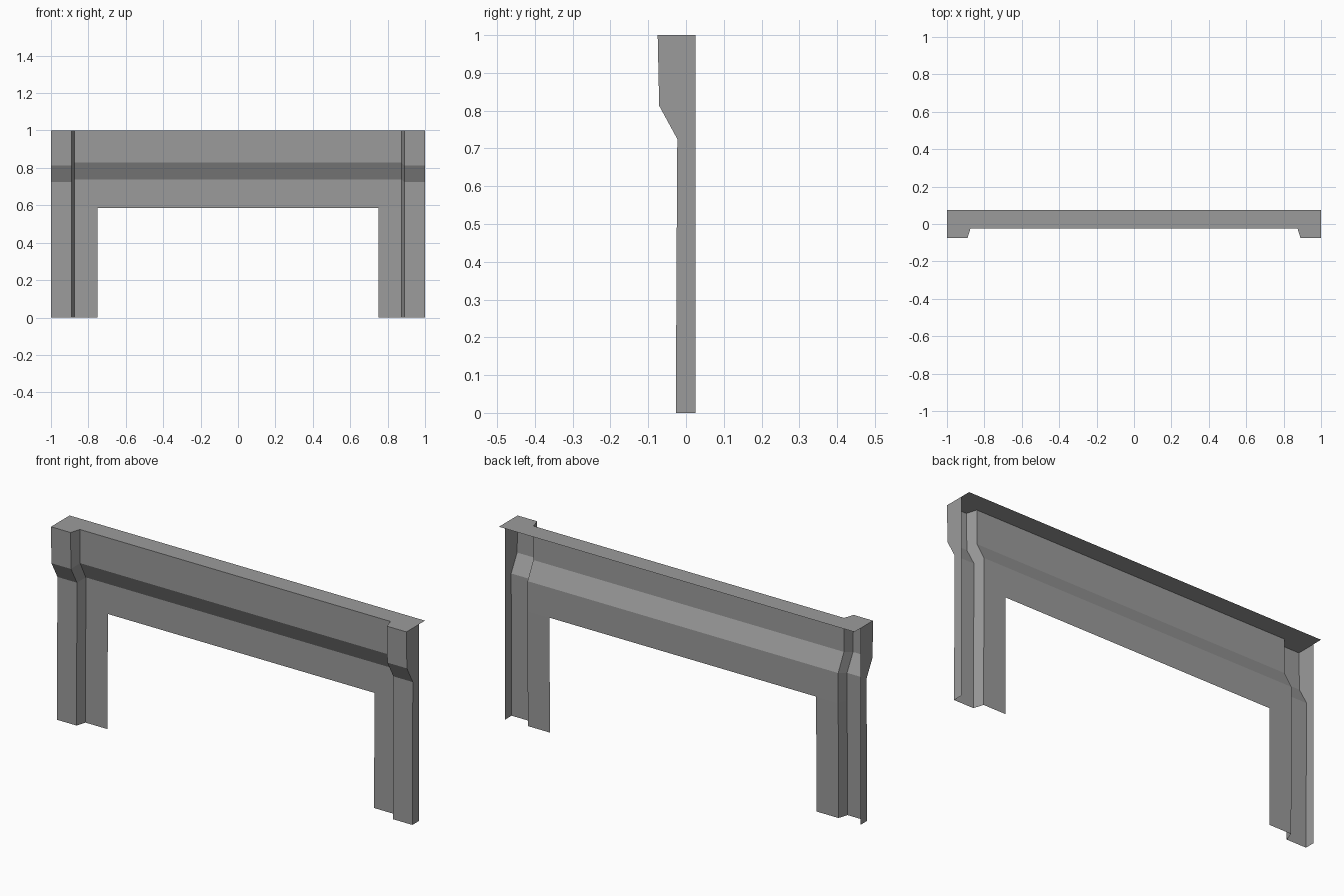
import bpy
import bmesh

cube = bpy.data.objects.get("Cube")
if cube:
    bpy.data.objects.remove(cube, do_unlink=True)

grey = bpy.data.materials.new("plain grey")
grey.use_nodes = True
COLOUR = (0.33, 0.33, 0.33, 1)
grey.diffuse_color = COLOUR
grey.node_tree.nodes["Principled BSDF"].inputs["Base Color"].default_value = COLOUR

# Side profiles as (y, z), top to bottom
PILLAR = [(-0.075, 1), (-0.071, 0.813), (-0.023, 0.725), (-0.024, 0.585), (-0.027, 0)]
PANEL = [(-0.023, 1), (-0.021, 0.828), (0.025, 0.738), (0.025, 0.585), (0.023, 0)]
BACK = [(0.025, z) for y, z in PILLAR]
PILLAR_EDGE, PANEL_EDGE, OPENING = 0.89, 0.874, 0.75
OVERHANG = 0.075


def make_sheet(name, build):
    bm = bmesh.new()
    build(bm)
    bmesh.ops.remove_doubles(bm, verts=bm.verts, dist=0.0001)
    mesh = bpy.data.meshes.new(name)
    bm.to_mesh(mesh)
    bm.free()
    mesh.materials.append(grey)
    obj = bpy.data.objects.new(name, mesh)
    bpy.context.collection.objects.link(obj)
    return obj


def strip(bm, x0, a, x1, b):
    """Join two side profiles, facing the front when x0 < x1."""
    left = [bm.verts.new((x0, y, z)) for y, z in a]
    right = [bm.verts.new((x1, y, z)) for y, z in b]
    for i in range(len(a) - 1):
        bm.faces.new((left[i], left[i + 1], right[i + 1], right[i]))


# Pillar: outer side wall, stepped front, bevelled return and jamb
def build_pillar(bm):
    strip(bm, OPENING, PANEL, PANEL_EDGE, PANEL)
    strip(bm, PANEL_EDGE, PANEL, PILLAR_EDGE, PILLAR)
    strip(bm, PILLAR_EDGE, PILLAR, 1, PILLAR)
    strip(bm, 1, PILLAR, 1, BACK)


pillars = make_sheet("pillars", build_pillar)
pillars.modifiers.new("mirror", "MIRROR").use_axis[0] = True


# Stepped panel over the opening
make_sheet("lintel_panel", lambda bm: strip(bm, -OPENING, PANEL[:4], OPENING, PANEL[:4]))


# Flat cap following the front outline and overhanging the back
def build_cap(bm):
    half = [(1, OVERHANG), (1, PILLAR[0][0]), (PILLAR_EDGE, PILLAR[0][0]), (PANEL_EDGE, PANEL[0][0])]
    outline = [(-x, y) for x, y in half] + half[::-1]
    bm.faces.new([bm.verts.new((x, y, 1)) for x, y in outline])


make_sheet("top_cap", build_cap)
